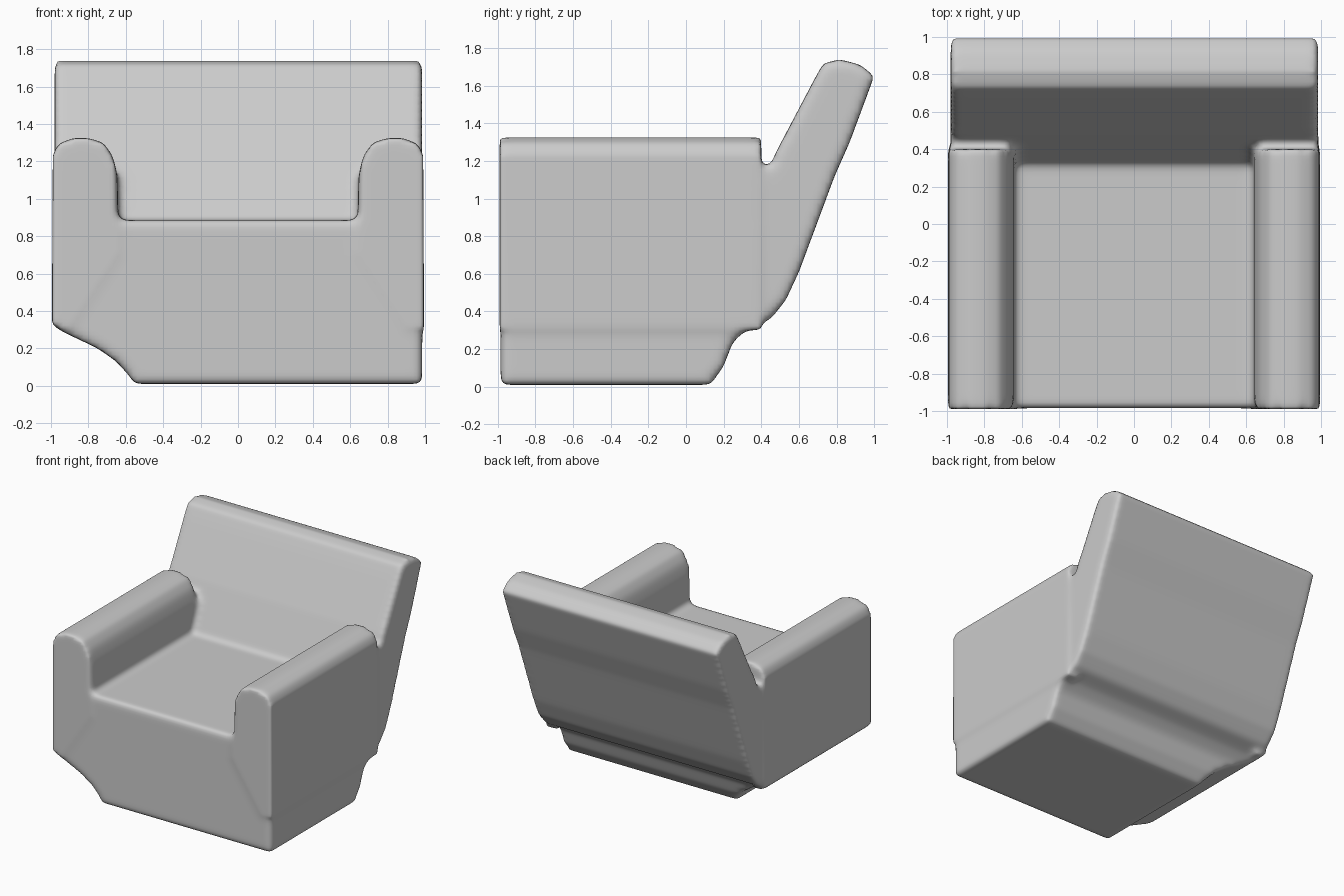
import bpy
import bmesh
from mathutils import Vector

cube = bpy.data.objects.get("Cube")
if cube:
    bpy.data.objects.remove(cube, do_unlink=True)

# One plain fabric colour
fabric = bpy.data.materials.new("grey_fabric")
fabric.use_nodes = True
grey = (0.6, 0.6, 0.6, 1)
fabric.diffuse_color = grey
fabric.node_tree.nodes["Principled BSDF"].inputs["Base Color"].default_value = grey


def prism(name, profile, axis, start, end):
    """Extrude a closed profile, given as (x, z) or (y, z), along the other axis."""
    bm = bmesh.new()
    if axis == "x":
        points = [(start, a, z) for a, z in profile]
        move = Vector((end - start, 0, 0))
    else:
        points = [(a, start, z) for a, z in profile]
        move = Vector((0, end - start, 0))
    face = bm.faces.new([bm.verts.new(p) for p in points])
    side = bmesh.ops.extrude_face_region(bm, geom=[face])
    verts = [v for v in side["geom"] if isinstance(v, bmesh.types.BMVert)]
    bmesh.ops.translate(bm, verts=verts, vec=move)
    bmesh.ops.recalc_face_normals(bm, faces=bm.faces)
    mesh = bpy.data.meshes.new(name)
    bm.to_mesh(mesh)
    bm.free()
    mesh.materials.append(fabric)
    obj = bpy.data.objects.new(name, mesh)
    bpy.context.collection.objects.link(obj)
    return obj


def combine(target, other, operation):
    mod = target.modifiers.new(other.name, "BOOLEAN")
    mod.operation = operation
    mod.solver = "EXACT"
    mod.object = other
    other.hide_render = True


# Seat block and slanted backrest share one side profile
side_profile = [(-0.985, 0.01), (0.13, 0.01), (0.2, 0.11), (0.25, 0.24),
                (0.33, 0.31), (0.45, 0.36), (0.53, 0.46), (0.6, 0.61),
                (0.79, 1.12), (0.87, 1.3), (1.0, 1.65), (0.93, 1.71),
                (0.82, 1.74), (0.73, 1.72), (0.68, 1.63), (0.48, 1.25),
                (0.32, 0.885), (-0.985, 0.885)]
chair = prism("armchair", side_profile, "x", -0.98, 0.985)

# Round-topped arms
arm_profile = [(0.635, 0.7), (0.645, 1.13), (0.67, 1.23), (0.72, 1.3),
               (0.8, 1.325), (0.88, 1.325), (0.96, 1.295), (0.99, 1.24),
               (0.995, 0.3), (0.9, 0.3)]
helpers = []
for name, sign in (("left_arm", 1), ("right_arm", -1)):
    bottom = 0.01 if sign > 0 else 0.3
    outline = [(sign * x, z) for x, z in arm_profile]
    arm = prism(name, outline, "y", -0.99, 0.4)
    combine(chair, arm, "UNION")
    helpers.append(arm)

# Missing lower corner along the right side
corner = prism("corner_cutter", [(-1.1, 0.38), (-1.0, 0.33), (-0.94, 0.29),
               (-0.75, 0.2), (-0.65, 0.13), (-0.57, 0.04), (-0.5, -0.1),
               (-1.1, -0.1)], "y", -1.2, 1.2)
combine(chair, corner, "DIFFERENCE")
helpers.append(corner)

# Soft upholstered edges
remesh = chair.modifiers.new("soft_skin", "REMESH")
remesh.mode = "VOXEL"
remesh.voxel_size = 0.022
remesh.use_smooth_shade = True
smooth = chair.modifiers.new("rounded_edges", "SMOOTH")
smooth.factor = 0.5
smooth.iterations = 8

# Bake the shape and drop the helpers
graph = bpy.context.evaluated_depsgraph_get()
baked = bpy.data.meshes.new_from_object(chair.evaluated_get(graph))
chair.modifiers.clear()
chair.data = baked
baked.materials.clear()
baked.materials.append(fabric)
for helper in helpers:
    bpy.data.objects.remove(helper, do_unlink=True)
for poly in baked.polygons:
    poly.use_smooth = True
    poly.material_index = 0
